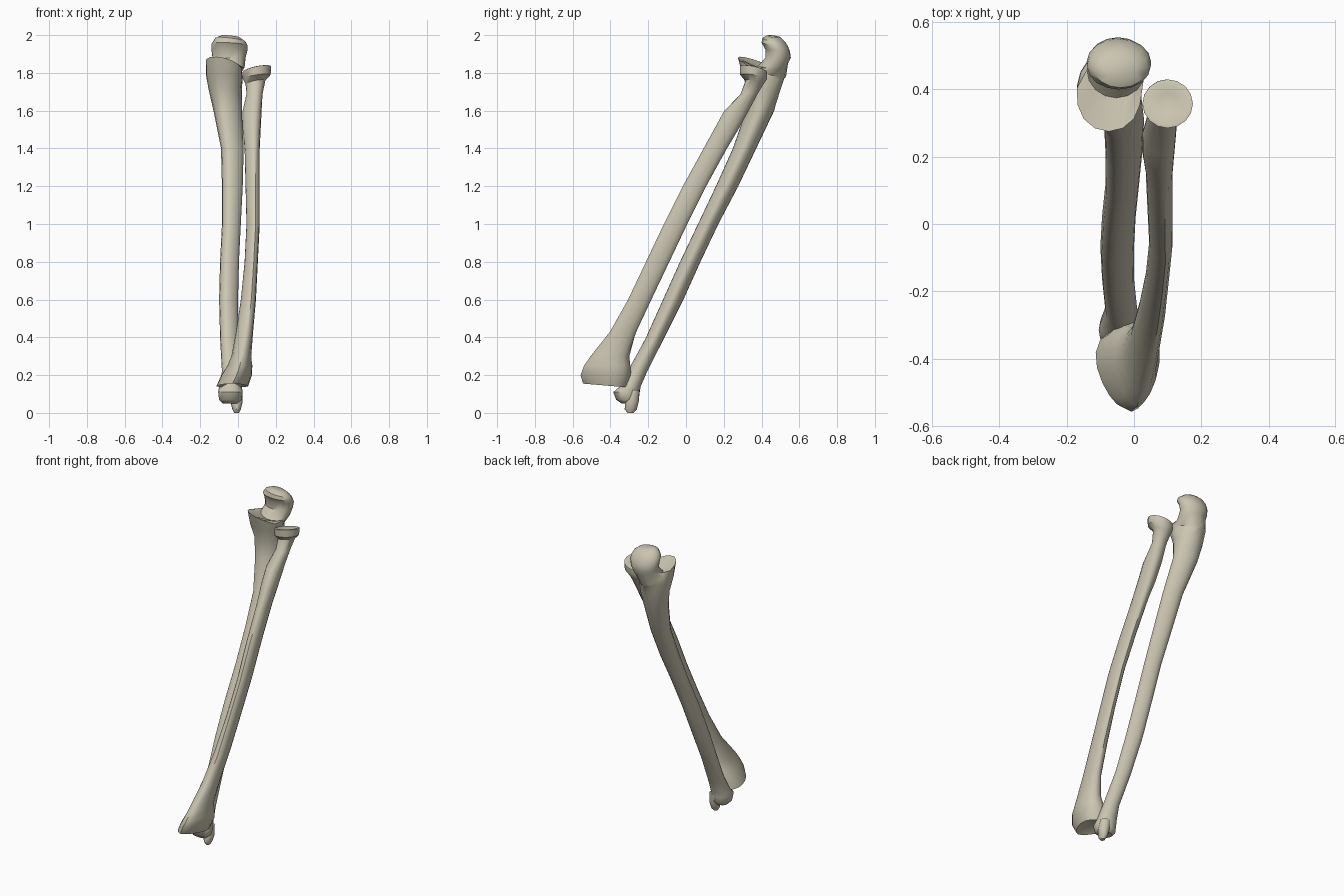
import bpy
import bmesh
import math

SIDES = 16

cube = bpy.data.objects.get("Cube")
if cube:
    bpy.data.objects.remove(cube, do_unlink=True)

bone_colour = (0.60, 0.56, 0.44, 1.0)
bone = bpy.data.materials.new("ivory_bone")
bone.use_nodes = True
bone.diffuse_color = bone_colour
bone.node_tree.nodes["Principled BSDF"].inputs["Base Color"].default_value = bone_colour


def section(z, front, back, right, left, tilt=0, pinch=0, roll=0, ridge=0):
    """Closed outline of one slice, given in hundredths of a unit.

    tilt lifts the front edge, roll lifts the left edge, pinch narrows the
    front, and ridge sharpens the left side (or the right if negative).
    """
    points = []
    for i in range(SIDES):
        angle = math.tau * i / SIDES
        across, along = math.cos(angle), math.sin(angle)
        width = across * (1 + pinch * along)
        depth = along * (1 - ridge * across)
        x = (left + right) / 2 + width * (left - right) / 2
        y = (front + back) / 2 + depth * (back - front) / 2
        height = z - tilt * along + roll * across
        points.append((x / 100, y / 100, height / 100))
    return points


def loft(name, rows, ridge=0):
    """Skin a stack of slices; the shaft slices receive the sharp ridge."""
    bm = bmesh.new()
    rings = []
    for row in rows:
        on_shaft = 35 < row[0] < 165
        outline = section(*row, ridge=ridge if on_shaft else 0)
        rings.append([bm.verts.new(point) for point in outline])
    for lower, upper in zip(rings, rings[1:]):
        for i in range(SIDES):
            j = (i + 1) % SIDES
            bm.faces.new((lower[i], lower[j], upper[j], upper[i]))
    bm.faces.new(list(reversed(rings[0])))
    bm.faces.new(rings[-1])
    bmesh.ops.recalc_face_normals(bm, faces=bm.faces)

    mesh = bpy.data.meshes.new(name)
    bm.to_mesh(mesh)
    bm.free()
    mesh.materials.append(bone)
    obj = bpy.data.objects.new(name, mesh)
    bpy.context.collection.objects.link(obj)

    bpy.ops.object.select_all(action="DESELECT")
    obj.select_set(True)
    bpy.context.view_layer.objects.active = obj
    bpy.ops.object.shade_smooth_by_angle(angle=math.radians(40))
    return obj


# Each row: height, front, back, right, left, then tilt, pinch and roll

# Ulna: rounded lower head, slim shaft, hooked notch and elbow tip
loft("ulna", [
    (5, -34, -27, -8, 0),
    (7, -37, -25, -10, 2),
    (11, -38.5, -24.5, -10.5, 2.5),
    (14, -35, -24, -10, 2),
    (22, -31, -20.5, -8.5, 1),
    (40, -21, -11.5, -9.5, 0),
    (60, -12, -1.5, -10, 0),
    (80, -3, 7.5, -9.5, 0.5),
    (100, 6.5, 17, -8.5, 1.5),
    (120, 16, 27.5, -8.5, 2.5),
    (140, 25, 37, -9, 3),
    (160, 32, 46.5, -13, 2),
    (171, 32.5, 50, -15.5, 2),
    (178, 30, 52, -17, 2.5, 1, -0.1, -1),
    (183, 27.5, 53, -17, 2, 5, -0.15, -2.5),
    (184, 37.5, 54, -14, 3.5, -1, 0, -1),
    (188, 42, 55.5, -13.5, 4),
    (192, 42, 55, -14, 5, 0.5),
    (195, 40, 54, -14, 5, 1, 0, -0.5),
    (197.5, 40.5, 52.5, -12, 4, 1, 0, -1),
    (199.3, 43, 50, -9, 1, 0.5, 0, -0.5),
], ridge=0.3)

# Styloid: small blunt spur at the back of the lower ulna
loft("ulna_styloid", [
    (0, -31, -28, -2, 0.5),
    (2, -32.5, -26, -3, 1.5),
    (6, -32, -25, -4, 2.5),
    (12, -30, -24.5, -5, 2),
])

# Radius: flared wrist end, bowed shaft, neck and dished disc head
loft("radius", [
    (17, -50, -35, -6, 2, 0, 0.35),
    (14.5, -54.5, -31, -11, 5, 1, 0.35),
    (20, -55.8, -29, -8.5, 7, 0, 0.35),
    (25, -54, -29.5, -5.5, 7.5, 0, 0.25),
    (30, -50.5, -30, -3.5, 7, 0, 0.15),
    (43, -40, -26.5, -1, 8),
    (60, -30.5, -18.5, 1.5, 9.5),
    (80, -21, -9, 3.5, 10.5),
    (100, -11.5, 0.5, 4.5, 11.5),
    (120, -1.5, 10.5, 4, 11.5),
    (140, 9.5, 21.5, 3.5, 11.5),
    (150, 15, 27.5, 2.5, 12),
    (160, 20.5, 33, 2.5, 12.5),
    (169, 29, 38, 4.5, 13),
    (175, 31.5, 41, 4, 14.5, 1, 0, 1),
    (178, 28.5, 43, 2.5, 17.3, 1, 0, 1),
    (182, 28.5, 43, 2.5, 17.5, 1.5, 0, 1.5),
    (182.3, 29.5, 42, 3.5, 16.5, 1.3, 0, 1.3),
    (181, 33, 39, 7, 13, 0.5, 0, 0.5),
], ridge=-0.3)
